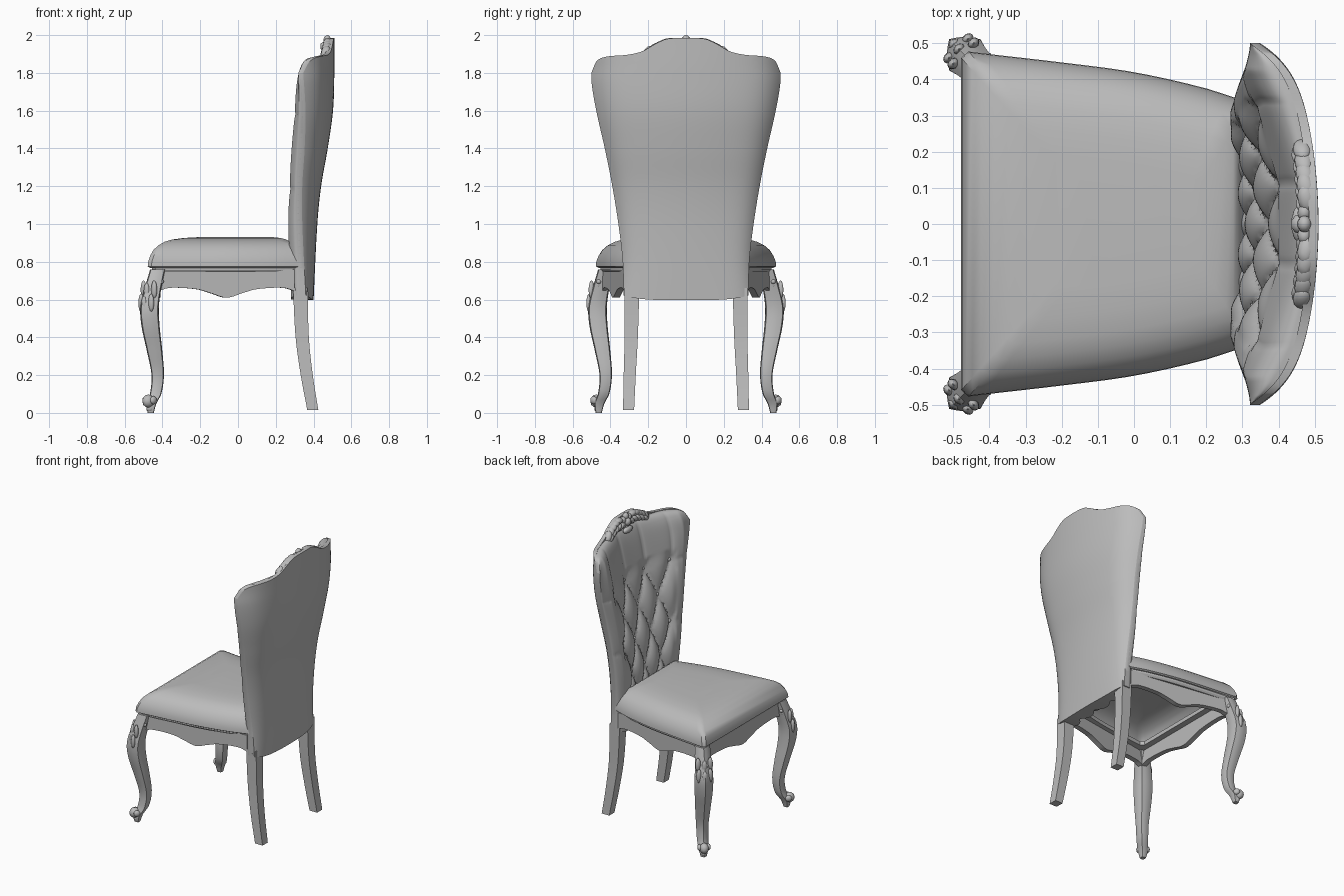
import bpy, bmesh, math
from mathutils import Matrix, Vector

if "Cube" in bpy.data.objects:
    bpy.data.objects.remove(bpy.data.objects["Cube"])

grey = bpy.data.materials.new("plain grey")
grey.use_nodes = True
grey.diffuse_color = (0.5, 0.5, 0.5, 1)
grey.node_tree.nodes["Principled BSDF"].inputs["Base Color"].default_value = (0.5, 0.5, 0.5, 1)


def curve(points):
    """Smooth interpolation through (position, value) pairs."""
    def slope(i):
        a, b = points[max(i - 1, 0)], points[min(i + 1, len(points) - 1)]
        return (b[1] - a[1]) / (b[0] - a[0])

    def value(p):
        p = min(max(p, points[0][0]), points[-1][0])
        i = 0
        while i < len(points) - 2 and p > points[i + 1][0]:
            i += 1
        (a, va), (b, vb) = points[i], points[i + 1]
        h = b - a
        t = (p - a) / h
        return ((2*t**3 - 3*t*t + 1) * va + (t**3 - 2*t*t + t) * h * slope(i)
                + (3*t*t - 2*t**3) * vb + (t**3 - t*t) * h * slope(i + 1))
    return value


def finish(name, bm, angle=40):
    bmesh.ops.recalc_face_normals(bm, faces=bm.faces)
    mesh = bpy.data.meshes.new(name)
    bm.to_mesh(mesh)
    bm.free()
    mesh.materials.append(grey)
    ob = bpy.data.objects.new(name, mesh)
    bpy.context.collection.objects.link(ob)
    bpy.ops.object.select_all(action='DESELECT')
    ob.select_set(True)
    bpy.context.view_layer.objects.active = ob
    bpy.ops.object.shade_smooth_by_angle(angle=math.radians(angle))


def loft(name, rings, angle=40, bottom=True, top=True):
    """Skin a stack of closed rings, with optional end caps."""
    bm = bmesh.new()
    loops = [[bm.verts.new(p) for p in ring] for ring in rings]
    for a, b in zip(loops, loops[1:]):
        for i in range(len(a)):
            j = (i + 1) % len(a)
            bm.faces.new((a[i], a[j], b[j], b[i]))
    if bottom:
        bm.faces.new(loops[0])
    if top:
        bm.faces.new(loops[-1])
    bmesh.ops.remove_doubles(bm, verts=bm.verts, dist=1e-5)
    finish(name, bm, angle)


def blob(bm, loc, size, turn=(0, 0, 0)):
    """Small carved lobe; turn holds x, y and z rotations."""
    m = Matrix.Translation(loc)
    for axis, a in zip("ZYX", reversed(turn)):
        m = m @ Matrix.Rotation(a, 4, axis)
    m = m @ Matrix.Diagonal((*size, 1))
    bmesh.ops.create_icosphere(bm, subdivisions=2, radius=1, matrix=m)


# Backrest: curved shells that share one outline
half_width = curve([(.6, .33), (.8, .335), (1, .358), (1.2, .39), (1.4, .43), (1.6, .475), (1.75, .5), (1.85, .5)])
rear_mid = curve([(.6, .4), (1, .42), (1.2, .44), (1.4, .475), (1.6, .503), (1.8, .51), (2, .51)])
rear_bow = curve([(.6, .02), (1.2, .05), (1.8, .085), (2, .085)])
rear_roll = curve([(.6, .02), (1.2, .05), (1.8, .08), (2, .08)])
front_mid = curve([(.6, .30), (.95, .295), (1.2, .318), (1.4, .352), (1.6, .39), (1.8, .43), (1.9, .45)])
front_edge = curve([(.6, .275), (1.0, .258), (1.25, .265), (1.5, .28), (1.7, .295), (1.85, .31)])
crest_top = curve([(0, 1.985), (.2, 1.98), (.33, 1.952), (.46, 1.915), (.62, 1.896), (.85, 1.885), (.95, 1.86), (1, 1.80)])
cushion_top = curve([(0, 1.9), (.5, 1.895), (.85, 1.88), (.95, 1.855), (1, 1.795)])


def rear(s, z):
    return rear_mid(z) - rear_bow(z) * s * s - rear_roll(z) * s ** 8


def ramp(value, start, end):
    return min(max((value - start) / (end - start), 0), 1)


def puff(s, z):
    """Diamond tufting in the middle, pleats running out to the sides and top."""
    u, v = s / .45 + (z - .98) / .4, s / .45 - (z - .98) / .4
    inner = abs(math.sin(math.pi * u) * math.sin(math.pi * v)) ** .4
    above = .5 + .4 * abs(math.sin(math.pi * (s - .225) / .45)) ** .3
    beside = .55 + .35 * abs(math.sin(math.pi * (z - 1.18) / .4)) ** .2
    k, top = ramp(abs(s), .66, .76), ramp(z, 1.58, 1.66)
    inner = inner * (1 - top) + above * top
    return inner * (1 - k) + beside * k


def tufted(s, z, t):
    x = front_mid(z) + (front_edge(z) - front_mid(z)) * min(abs(s) / .85, 1) ** 2
    x += .042 * (1 - puff(s, z)) - .006
    r = math.sqrt(max(0, 1 - abs(s) ** 9)) * math.sqrt(max(0, 1 - t ** 24))
    back = rear(s, z) - .02
    return back - max(back - x, .015) * (.2 + .8 * r)


def shell(name, top, front, back, nu=110, nv=110):
    bm = bmesh.new()
    sides = [[], []]
    for i in range(nu + 1):
        s = math.sin((i / nu - .5) * math.pi)
        low = .597 + .025 * s ** 4
        cols = [[], []]
        for j in range(nv + 1):
            t = math.sin(j / nv * math.pi / 2)
            z = low + t * (top(abs(s)) - low)
            for col, x in zip(cols, (front(s, z, t), back(s, z))):
                col.append(bm.verts.new((x, s * half_width(z), z)))
        for side, col in zip(sides, cols):
            side.append(col)
    for g in sides:
        for i in range(nu):
            for j in range(nv):
                bm.faces.new((g[i][j], g[i + 1][j], g[i + 1][j + 1], g[i][j + 1]))
    rims = [[c[0] for c in g] + g[-1][1:] + [c[-1] for c in g[-2::-1]] + g[0][-2:0:-1] for g in sides]
    for i in range(len(rims[0])):
        j = (i + 1) % len(rims[0])
        bm.faces.new((rims[0][i], rims[0][j], rims[1][j], rims[1][i]))
    finish(name, bm, 50)


shell("back_panel", crest_top, lambda s, z, t: rear(s, z) - .026, rear, 70, 50)
shell("back_cushion", cushion_top, tufted, lambda s, z: rear(s, z) - .015)

# Buttons at the crossings of the tufting
bm = bmesh.new()
for row in range(4):
    z = .98 + .2 * row
    for s in ((-.45, 0, .45) if row % 2 == 0 else (-.675, -.225, .225, .675)):
        blob(bm, (tufted(s, z, .5) - .002, s * half_width(z), z), (.01, .014, .014))
finish("back_buttons", bm)

# Carved crest: central flower with overlapping leaves trailing to both sides
bm = bmesh.new()
blob(bm, (.46, 0, 1.94), (.026, .028, .028))
for i in range(6):
    a = i * math.tau / 6
    blob(bm, (.472, .036 * math.sin(a), 1.94 + .034 * math.cos(a)), (.02, .024, .026), (-a, 0, 0))
for side in (-1, 1):
    for i in range(5):
        y = .07 + .034 * i
        z = crest_top(y / .5) - .01
        x = rear(y / .5, z) - .03
        blob(bm, (x, side * y, z - .008), (.026, .042, .02), (side * (.1 - .25 * i), 0, side * .2))
        blob(bm, (x - .008, side * (y - .01), z - .05 + .006 * i), (.022, .038, .018), (-side * .7, 0, -side * .2))
blob(bm, (.455, 0, 1.885), (.02, .05, .022))
finish("crest_carving", bm)

# Seat: stacked outlines with mitred corners, hollow underneath
seat_half = curve([(-.48, .48), (-.4, .47), (-.2, .447), (0, .42), (.2, .375), (.32, .335)])


def seat_ring(d, z, n=14):
    x0, x1 = -.478 + d, .32 - .5 * d
    xs = [x0 + (x1 - x0) * i / n for i in range(n + 1)]
    left = [(x, seat_half(x) - d - (.02 if i == 0 else 0), z) for i, x in enumerate(xs)]
    left.insert(1, (x0 + .02, seat_half(x0 + .02) - d, z))
    return left + [(x, -y, zz) for x, y, zz in reversed(left)]


dome = [(.012, .768), (0, .775), (.002, .80), (.012, .83), (.03, .862), (.055, .886),
        (.09, .906), (.13, .918), (.19, .926), (.26, .93)]
frame = [(.11, .772), (.11, .745), (.03, .745), (.022, .757), (.022, .772), (.11, .772)]
loft("seat_cushion", [seat_ring(d, z) for d, z in dome], 35, bottom=False)
loft("seat_frame", [seat_ring(d, z) for d, z in frame], 30, bottom=False, top=False)

# Aprons with a scalloped lower edge
scallop = curve([(0, .645), (.08, .662), (.28, .655), (.38, .635), (.5, .61), (.62, .635), (.72, .655), (.92, .662), (1, .645)])


def apron(name, a, b, thick=.035):
    a, b = Vector((*a, 0)), Vector((*b, 0))
    inward = (b - a).cross(Vector((0, 0, 1))).normalized() * thick
    if inward.dot(a + b) > 0:
        inward = -inward
    rings = []
    for i in range(41):
        p = a.lerp(b, i / 40)
        low, high = Vector((0, 0, scallop(i / 40))), Vector((0, 0, .76))
        rings.append([p + low, p + inward + low, p + inward + high, p + high])
    loft(name, rings, 30)


apron("front_apron", (-.445, -.42), (-.445, .42))
apron("rear_apron", (.33, -.31), (.33, .31))
for side, label in ((1, "left"), (-1, "right")):
    apron(label + "_apron", (-.42, side * .445), (.3, side * .33))

# Cabriole front legs, bowed outward along the diagonal
leg_mid = curve([(0, .462), (.05, .458), (.1, .436), (.2, .425), (.33, .442), (.46, .463), (.56, .468), (.66, .45), (.76, .425)])
leg_rad = curve([(0, .016), (.05, .026), (.1, .03), (.2, .033), (.33, .041), (.46, .048), (.56, .049), (.66, .044), (.76, .04)])
for side, label in ((1, "left"), (-1, "right")):
    rings = []
    for i in range(33):
        z = .76 * i / 32
        c, r = leg_mid(z), leg_rad(z)
        ring = []
        for k in range(16):
            a = k * math.tau / 16
            sq = r / max(abs(math.cos(a)), abs(math.sin(a))) ** .6
            ring.append((-c + sq * math.cos(a), side * (c + sq * math.sin(a)), z))
        rings.append(ring)
    loft(label + "_front_leg", rings, 50)

    # Scroll foot
    bm = bmesh.new()
    turn = -side * math.pi / 4
    blob(bm, (-.474, side * .474, .062), (.036, .03, .036), (0, 0, turn))
    blob(bm, (-.465, side * .465, .024), (.022, .02, .022), (0, 0, turn))
    for off in (-1, 1):
        blob(bm, (-.468 + off * .021, side * (.468 + off * .021), .067), (.022, .014, .022), (0, 0, turn))

    # Long knee leaves and corner rosettes
    for z, spread, d in ((.64, .028, .484), (.57, .026, .498)):
        for off in (-1, 0, 1):
            blob(bm, (-d + abs(off) * .012 + off * spread, side * (d - abs(off) * .012 + off * spread), z + .012 * abs(off)),
                 (.014, .018, .05), (0, 0, turn))
    for x, y, on_side in ((-.462, .425, False), (-.425, .462, True)):
        for i in range(6):
            a = i * math.tau / 6
            along = .02 * math.cos(a)
            blob(bm, (x + along * on_side, side * (y + along * (not on_side)), .695 + .02 * math.sin(a)), (.013, .013, .013))
        blob(bm, (x, side * y, .695), (.015, .015, .015))
    finish(label + "_leg_carving", bm)

# Raked square rear legs
rear_x = curve([(.015, .396), (.2, .364), (.4, .34), (.66, .33)])
rear_y = curve([(.015, .304), (.2, .298), (.4, .29), (.66, .286)])
for side, label in ((1, "left"), (-1, "right")):
    rings = []
    for i in range(15):
        z = .015 + .645 * i / 14
        x, y, r = rear_x(z), side * rear_y(z), .029 + .015 * z
        rings.append([(x + a * r, y + b * r, z) for a, b in ((-1, -1), (1, -1), (1, 1), (-1, 1))])
    loft(label + "_rear_leg", rings, 30)
